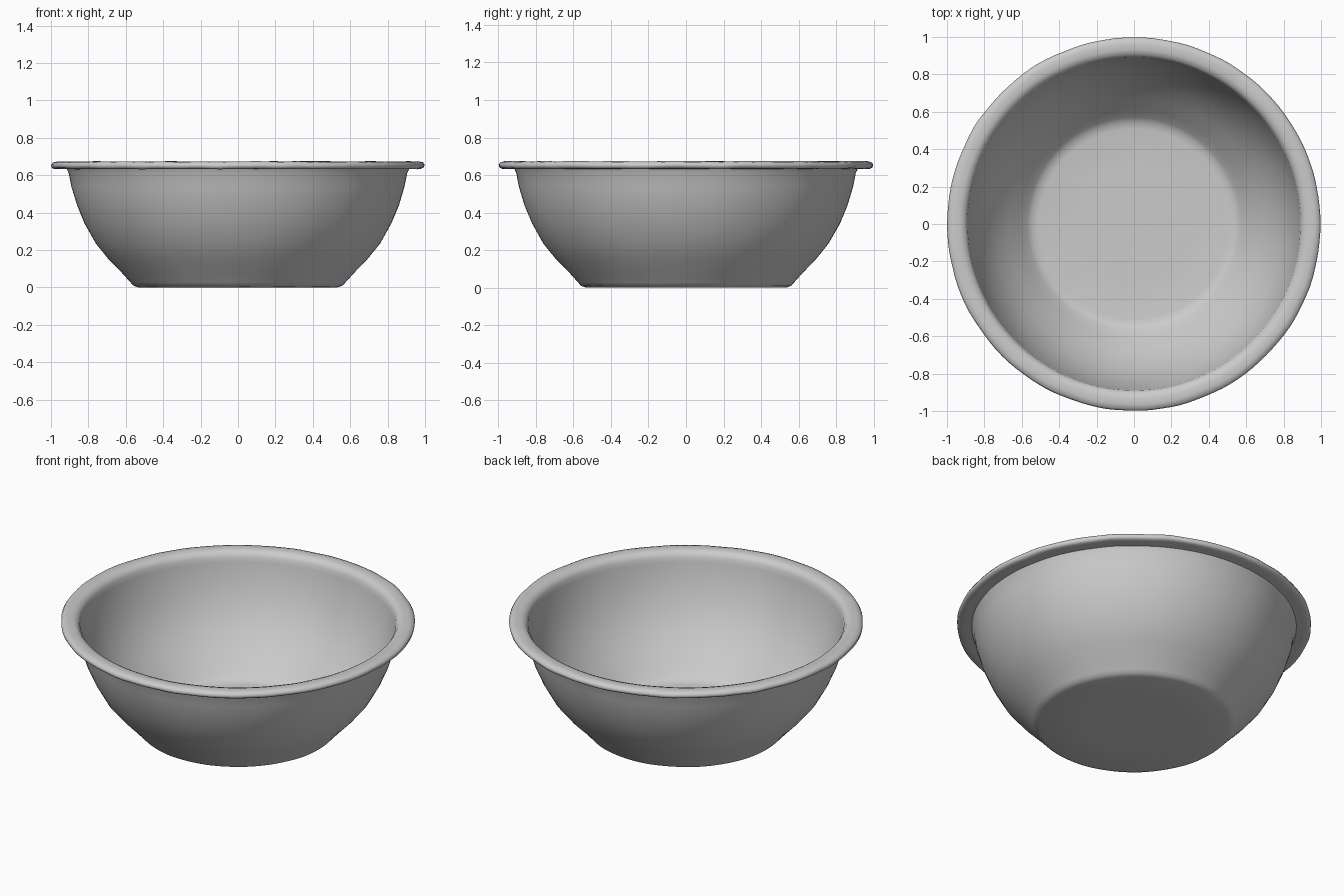
import bpy, bmesh, math
from mathutils import noise, Vector

cube = bpy.data.objects.get("Cube")
if cube:
    bpy.data.objects.remove(cube, do_unlink=True)

# Light grey clay
GREY = (0.6, 0.6, 0.6, 1.0)
clay = bpy.data.materials.new("light_grey_clay")
clay.use_nodes = True
clay.diffuse_color = GREY
bsdf = clay.node_tree.nodes["Principled BSDF"]
bsdf.inputs["Base Color"].default_value = GREY
bsdf.inputs["Roughness"].default_value = 0.8

SEGMENTS = 128
# Thin-walled cross-section (radius, height): underside, outer wall, rim, inner wall, floor
PROFILE = [
    (0.00, 0.004), (0.30, 0.004), (0.535, 0.004), (0.56, 0.013), (0.575, 0.03),
    (0.62, 0.080), (0.69, 0.152), (0.76, 0.238), (0.82, 0.345), (0.86, 0.440),
    (0.89, 0.540), (0.905, 0.615), (0.915, 0.636),
    (0.950, 0.638), (0.982, 0.637), (0.995, 0.645), (0.998, 0.658), (0.990, 0.671),
    (0.965, 0.677), (0.930, 0.676), (0.905, 0.668), (0.890, 0.645), (0.885, 0.615),
    (0.870, 0.540), (0.840, 0.440), (0.800, 0.345), (0.740, 0.245), (0.670, 0.160),
    (0.610, 0.095), (0.570, 0.050), (0.545, 0.032), (0.51, 0.026), (0.30, 0.024), (0.00, 0.024),
]

# Turn the cross-section around the vertical axis
bm = bmesh.new()
verts = [bm.verts.new((r, 0, z)) for r, z in PROFILE]
edges = [bm.edges.new(pair) for pair in zip(verts, verts[1:])]
bmesh.ops.spin(bm, geom=verts + edges, cent=(0, 0, 0), axis=(0, 0, 1),
               angle=math.tau, steps=SEGMENTS, use_merge=False)
bmesh.ops.remove_doubles(bm, verts=bm.verts, dist=0.0005)
bmesh.ops.recalc_face_normals(bm, faces=bm.faces)

# Hand-made unevenness, stronger on the rim edge
for v in bm.verts:
    radius = math.hypot(v.co.x, v.co.y)
    amount = 0.004 if radius > 0.94 else 0.0015
    n = noise.noise_vector(Vector((v.co.x, v.co.y, v.co.z)) * 7.0)
    v.co.z += amount * n.z
    if radius > 0.01:
        v.co.xy *= 1 + amount * n.x / radius

# Stand on the ground
low = min(v.co.z for v in bm.verts)
bmesh.ops.translate(bm, verts=bm.verts, vec=(0, 0, -low))

mesh = bpy.data.meshes.new("bowl")
bm.to_mesh(mesh)
bm.free()
mesh.materials.append(clay)
bowl = bpy.data.objects.new("bowl", mesh)
bpy.context.collection.objects.link(bowl)

# Soft shading that keeps the foot and rim creases
bpy.ops.object.select_all(action='DESELECT')
bowl.select_set(True)
bpy.context.view_layer.objects.active = bowl
bpy.ops.object.shade_smooth_by_angle(angle=math.radians(50))
